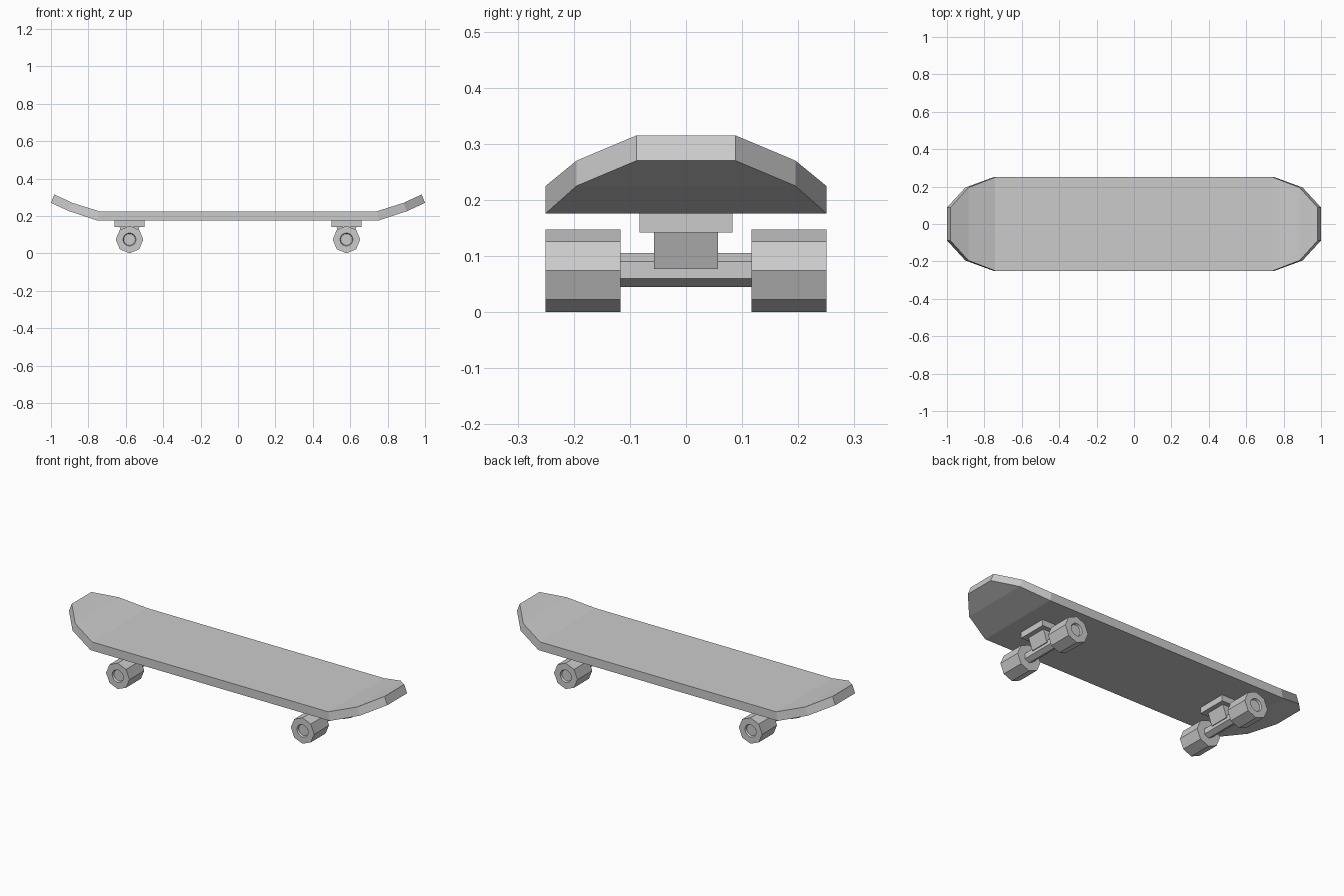
import bpy, bmesh
from math import sin, cos, tau

cube = bpy.data.objects.get("Cube")
if cube:
    bpy.data.objects.remove(cube, do_unlink=True)

grey = bpy.data.materials.new("plain grey")
grey.use_nodes = True
COLOUR = (0.6, 0.6, 0.6, 1)
grey.diffuse_color = COLOUR
grey.node_tree.nodes["Principled BSDF"].inputs["Base Color"].default_value = COLOUR


def finish(name, bm):
    bmesh.ops.recalc_face_normals(bm, faces=bm.faces)
    mesh = bpy.data.meshes.new(name)
    bm.to_mesh(mesh)
    bm.free()
    mesh.materials.append(grey)
    obj = bpy.data.objects.new(name, mesh)
    bpy.context.collection.objects.link(obj)
    return obj


def loft(name, rings):
    """Join equal rings of points into a closed solid."""
    bm = bmesh.new()
    rows = [[bm.verts.new(p) for p in ring] for ring in rings]
    n = len(rows[0])
    for a, b in zip(rows, rows[1:]):
        for i in range(n):
            j = (i + 1) % n
            bm.faces.new((a[i], a[j], b[j], b[i]))
    bm.faces.new(rows[0])
    bm.faces.new(rows[-1])
    return finish(name, bm)


def circle(x, y, z, r, n, phase=0.0):
    return [(x + r * sin(tau * (i + phase) / n), y,
             z + r * cos(tau * (i + phase) / n)) for i in range(n)]


def block(name, x, y_half, top, bottom):
    """Four-sided block; top and bottom are (half length, height)."""
    loft(name, [[(x - h, -y_half, z), (x + h, -y_half, z),
                 (x + h, y_half, z), (x - h, y_half, z)] for h, z in (top, bottom)])


# Deck: half width, top x, top z, bottom x, bottom z
half = [(0.25, 0.742, 0.225, 0.752, 0.176),
        (0.195, 0.885, 0.27, 0.902, 0.225),
        (0.088, 0.982, 0.315, 1.0, 0.27)]
stations = [(w, -tx, tz, -bx, bz) for w, tx, tz, bx, bz in reversed(half)] + half
loft("deck", [[(tx, -w, tz), (tx, w, tz), (bx, w, bz), (bx, -w, bz)]
              for w, tx, tz, bx, bz in stations])

WHEEL_Z, WHEEL_R = 0.074, 0.0735


def wheel(name, x, side):
    """Eight-sided wheel with a round recess in its outer end."""
    bm = bmesh.new()

    def ring(y, r, n):
        return [bm.verts.new(p) for p in circle(x, side * y, WHEEL_Z, r, n)]

    inner, outer = ring(0.117, WHEEL_R, 8), ring(0.25, WHEEL_R, 8)
    rim, floor = ring(0.25, 0.035, 16), ring(0.24, 0.031, 16)
    for i in range(8):
        j, k = (i + 1) % 8, 2 * i
        bm.faces.new((inner[i], inner[j], outer[j], outer[i]))
        bm.faces.new((outer[i], outer[j], rim[(k + 2) % 16], rim[k + 1], rim[k]))
    for i in range(16):
        j = (i + 1) % 16
        bm.faces.new((rim[i], rim[j], floor[j], floor[i]))
    bm.faces.new(inner)
    bm.faces.new(floor)
    finish(name, bm)


# Trucks and wheels
for end, x in (("right", -0.58), ("left", 0.58)):
    block(end + "_base_plate", x, 0.083, (0.08, 0.178), (0.08, 0.142))
    block(end + "_hanger", x, 0.057, (0.054, 0.143), (0.03, 0.077))
    loft(end + "_axle", [circle(x, y, 0.075, 0.03, 6) for y in (-0.12, 0.12)])
    for where, side in (("front", -1), ("back", 1)):
        wheel(f"{end}_{where}_wheel", x, side)
